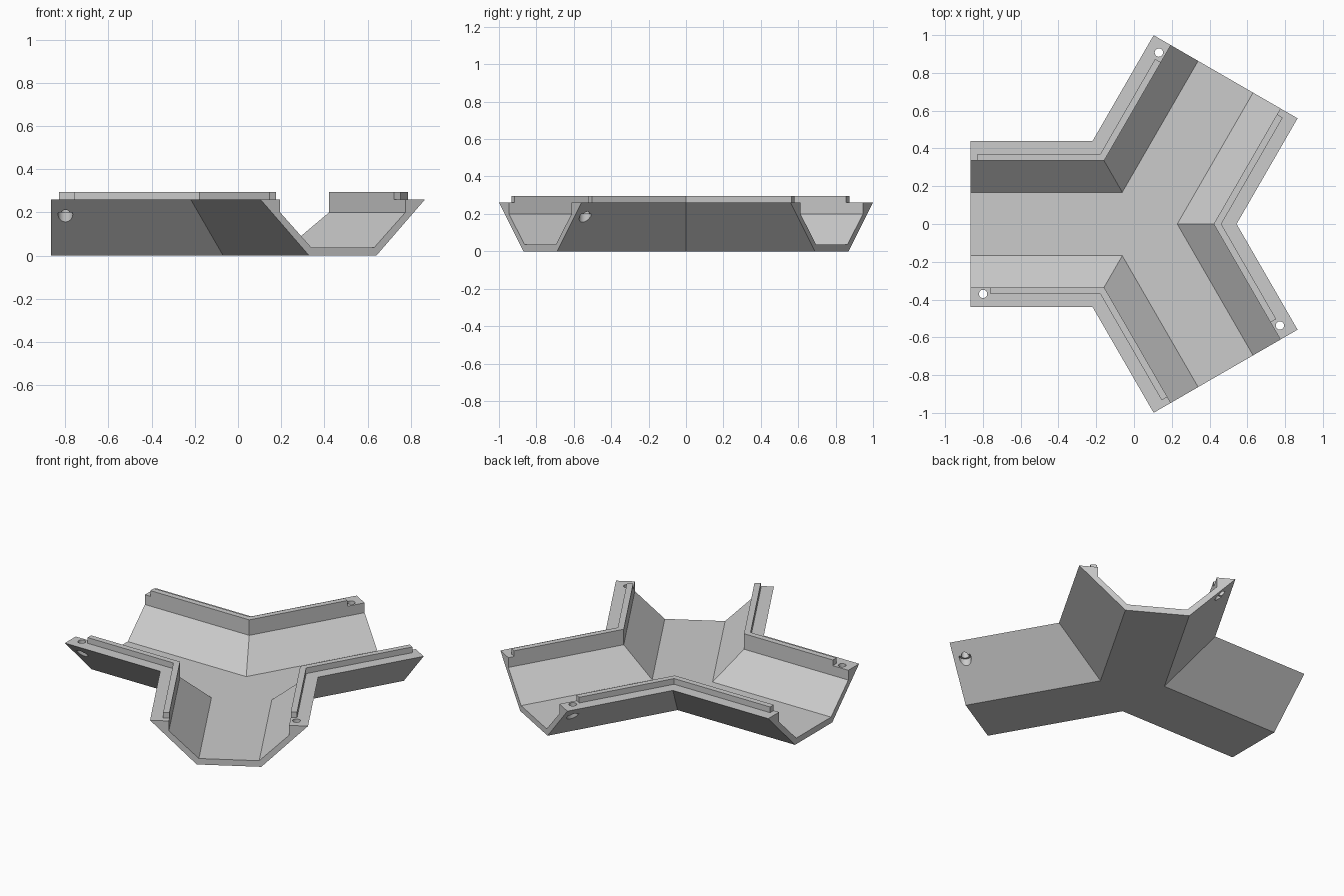
import bpy
import bmesh
from math import radians, sin, cos
from mathutils import Vector, Matrix

if "Cube" in bpy.data.objects:
    bpy.data.objects.remove(bpy.data.objects["Cube"])

ARM = 0.9        # arm length from the junction centre
CENTRE = 0.035   # junction centre on x
CORNERS = (0, 120, 240)

grey = bpy.data.materials.new("light grey plastic")
grey.use_nodes = True
grey.diffuse_color = (0.6, 0.6, 0.6, 1)
grey.node_tree.nodes["Principled BSDF"].inputs["Base Color"].default_value = (0.6, 0.6, 0.6, 1)


def on_arm(angle, along, side, z):
    """Point in an arm's own frame: distance along it, sideways offset, height."""
    a = radians(angle)
    return Vector((CENTRE + along * cos(a) - side * sin(a),
                   along * sin(a) + side * cos(a), z))


def bend_path(corner, w, z, start, end):
    """Arm end, mitred corner, next arm end at offset w from the arm axes."""
    return [on_arm(corner - 60, start, w, z),
            on_arm(corner, w / sin(radians(60)), 0, z),
            on_arm(corner + 60, end, -w, z)]


def finish(bm, name):
    bmesh.ops.recalc_face_normals(bm, faces=bm.faces)
    mesh = bpy.data.meshes.new(name)
    bm.to_mesh(mesh)
    bm.free()
    mesh.materials.append(grey)
    obj = bpy.data.objects.new(name, mesh)
    bpy.context.collection.objects.link(obj)
    return obj


# Three-way trough: wall profile swept around each corner, plus floors and ends
profile = [(0.18, 0), (0.44, 0.26), (0.335, 0.26), (0.335, 0.2), (0.168, 0.037)]
bm = bmesh.new()
rings = [[bm.verts.new(p) for c in CORNERS for p in bend_path(c, w, z, ARM, ARM)]
         for w, z in profile]
for low, high in zip(rings, rings[1:]):
    for k in range(3):
        for i in (3 * k, 3 * k + 1):
            bm.faces.new((low[i], low[i + 1], high[i + 1], high[i]))
bm.faces.new(rings[0])
bm.faces.new(rings[-1])
for k in range(3):
    left, right = 3 * k + 2, (3 * k + 3) % 9
    bm.faces.new([r[left] for r in rings] + [r[right] for r in reversed(rings)])
trough = finish(bm, "trough")

# Raised lip along the inner edge of each wall, shorter beside the screw hole
lip_profile = [(0.335, 0.26), (0.37, 0.26), (0.37, 0.295), (0.335, 0.295)]
for number, corner in enumerate(CORNERS, 1):
    bm = bmesh.new()
    rows = [[bm.verts.new(p) for p in bend_path(corner, w, z, ARM - 0.105, ARM - 0.036)]
            for w, z in lip_profile]
    for a, b in zip(rows, rows[1:] + rows[:1]):
        for i in (0, 1):
            bm.faces.new((a[i], a[i + 1], b[i + 1], b[i]))
    bm.faces.new([r[0] for r in rows])
    bm.faces.new([r[2] for r in rows])
    finish(bm, f"lip_{number}")


# Screw holes with a wider counterbore from below
def drill(radius, bottom, top):
    bm = bmesh.new()
    for corner in CORNERS:
        place = on_arm(corner - 60, ARM - 0.066, 0.37, (bottom + top) / 2)
        bmesh.ops.create_cone(bm, cap_ends=True, segments=32, radius1=radius,
                              radius2=radius, depth=top - bottom,
                              matrix=Matrix.Translation(place))
    cutter = finish(bm, "hole_cutter")
    cutter.hide_render = True
    mod = trough.modifiers.new("holes", "BOOLEAN")
    mod.operation = "DIFFERENCE"
    mod.solver = "EXACT"
    mod.object = cutter
    bpy.context.view_layer.objects.active = trough
    bpy.ops.object.modifier_apply(modifier=mod.name)
    bpy.data.objects.remove(cutter)


drill(0.034, 0.08, 0.2)
drill(0.022, 0.1, 0.32)

# Smooth bores, crisp edges elsewhere
for obj in bpy.context.selected_objects:
    obj.select_set(False)
trough.select_set(True)
bpy.context.view_layer.objects.active = trough
bpy.ops.object.shade_smooth_by_angle(angle=radians(20))
